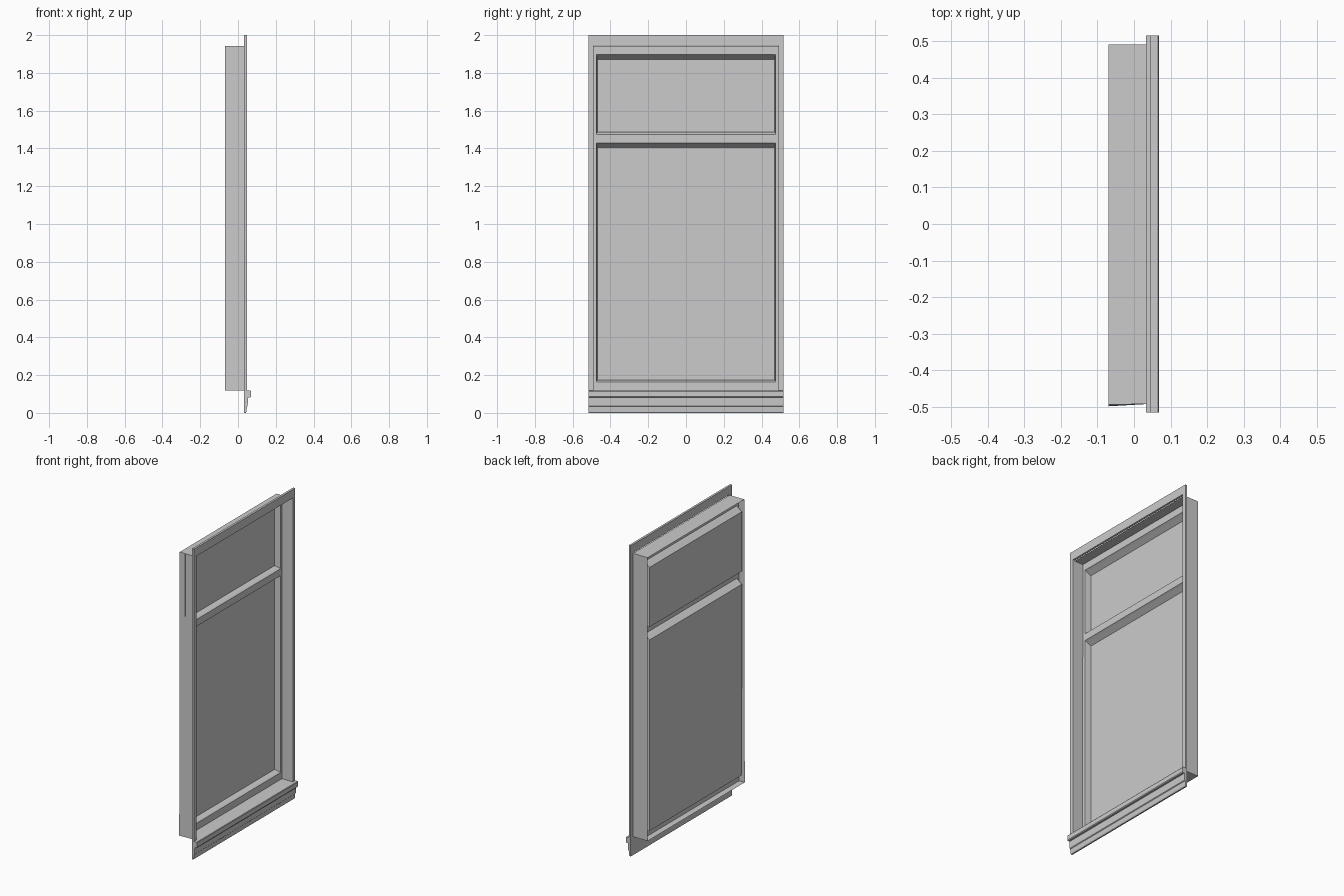
import bpy, bmesh

if "Cube" in bpy.data.objects:
    bpy.data.objects.remove(bpy.data.objects["Cube"])


def make(name, verts, faces):
    me = bpy.data.meshes.new(name)
    me.from_pydata(verts, [], faces)
    bm = bmesh.new()
    bm.from_mesh(me)
    bmesh.ops.remove_doubles(bm, verts=bm.verts, dist=1e-5)
    bmesh.ops.recalc_face_normals(bm, faces=bm.faces)
    bm.to_mesh(me)
    bm.free()
    ob = bpy.data.objects.new(name, me)
    bpy.context.collection.objects.link(ob)
    return ob


def extrude_y(name, profile, y0, y1):
    """Solid from an (x, z) profile running along y."""
    n = len(profile)
    verts = [(x, y, z) for y in (y0, y1) for x, z in profile]
    faces = [tuple(range(n)), tuple(range(2 * n - 1, n - 1, -1))]
    faces += [(i, (i + 1) % n, n + (i + 1) % n, n + i) for i in range(n)]
    return make(name, verts, faces)


def ring(x, y0, y1, z0, z1):
    return [(x, y0, z0), (x, y1, z0), (x, y1, z1), (x, y0, z1)]


BACK, SASH, TRIM, FACE, NOSE = -0.07, -0.03, 0.033, 0.047, 0.068
W, IN = 0.515, 0.49
Z0, Z1 = 0.118, 1.942

# casing: head and two side strips in one U-shaped solid
outline = [(-W, Z0 - 0.02), (-W, 2), (W, 2), (W, Z0 - 0.02),
           (IN, Z0 - 0.02), (IN, 1.945), (-IN, 1.945), (-IN, Z0 - 0.02)]
verts = [(x, y, z) for x in (TRIM, FACE) for y, z in outline]
quads = [(0, 1, 6, 7), (1, 2, 5, 6), (2, 3, 4, 5)]
faces = quads + [tuple(i + 8 for i in q) for q in quads]
faces += [(i, (i + 1) % 8, 8 + (i + 1) % 8, 8 + i) for i in range(8)]
make("casing", verts, faces)

# jamb lining: thin sheets at both sides and the head, left one slightly splayed
lining = [(-0.498, Z0), (-0.493, Z1), (IN, Z1), (IN, Z0)]
verts = [(BACK, y, z) for y, z in lining] + [(TRIM, max(y, -IN - 0.002), z) for y, z in lining]
make("jamb_lining", verts, [(i, i + 1, i + 5, i + 4) for i in range(3)])

# sill: thin plate through the opening
make("sill_plate", [(BACK, -0.498, Z0), (BACK, IN, Z0), (TRIM, IN, Z0), (TRIM, -IN, Z0)],
     [(0, 1, 2, 3)])

# sill nose and stepped apron
extrude_y("sill_nose", [(TRIM, Z0), (NOSE - 0.003, Z0), (NOSE, Z0 - 0.004), (NOSE, 0.086),
                        (NOSE - 0.004, 0.081), (TRIM, 0.081)], -W, W)
extrude_y("apron", [(TRIM, 0.081), (0.053, 0.081), (0.051, 0.037), (FACE, 0.033),
                    (0.045, 0.006), (0.041, 0), (TRIM, 0)], -W, W)

# sash: front sheet with two openings, each stepping back to its pane
PY = 0.475
openings = [(0.163, 1.430), (1.475, 1.897)]
verts, faces = [], []


def quad(pts):
    faces.append(tuple(range(len(verts), len(verts) + 4)))
    verts.extend(pts)


levels = [Z0, 0.163, 1.430, 1.475, 1.897, Z1]
for i in (0, 2, 4):
    quad(ring(SASH, -PY, PY, levels[i], levels[i + 1]))
for i in range(5):
    quad(ring(SASH, -0.496, -PY, levels[i], levels[i + 1]))
    quad(ring(SASH, PY, IN, levels[i], levels[i + 1]))
for a, b in openings:
    loops = [ring(SASH, -PY, PY, a, b),
             ring(-0.040, -PY + 0.002, PY - 0.002, a + 0.006, b - 0.006),
             ring(BACK + 0.001, -PY + 0.006, PY - 0.006, a + 0.012, b - 0.026)]
    for p, q in zip(loops, loops[1:]):
        for i in range(4):
            j = (i + 1) % 4
            quad([p[i], p[j], q[j], q[i]])
    quad(loops[-1])
make("sash_and_panes", verts, faces)
